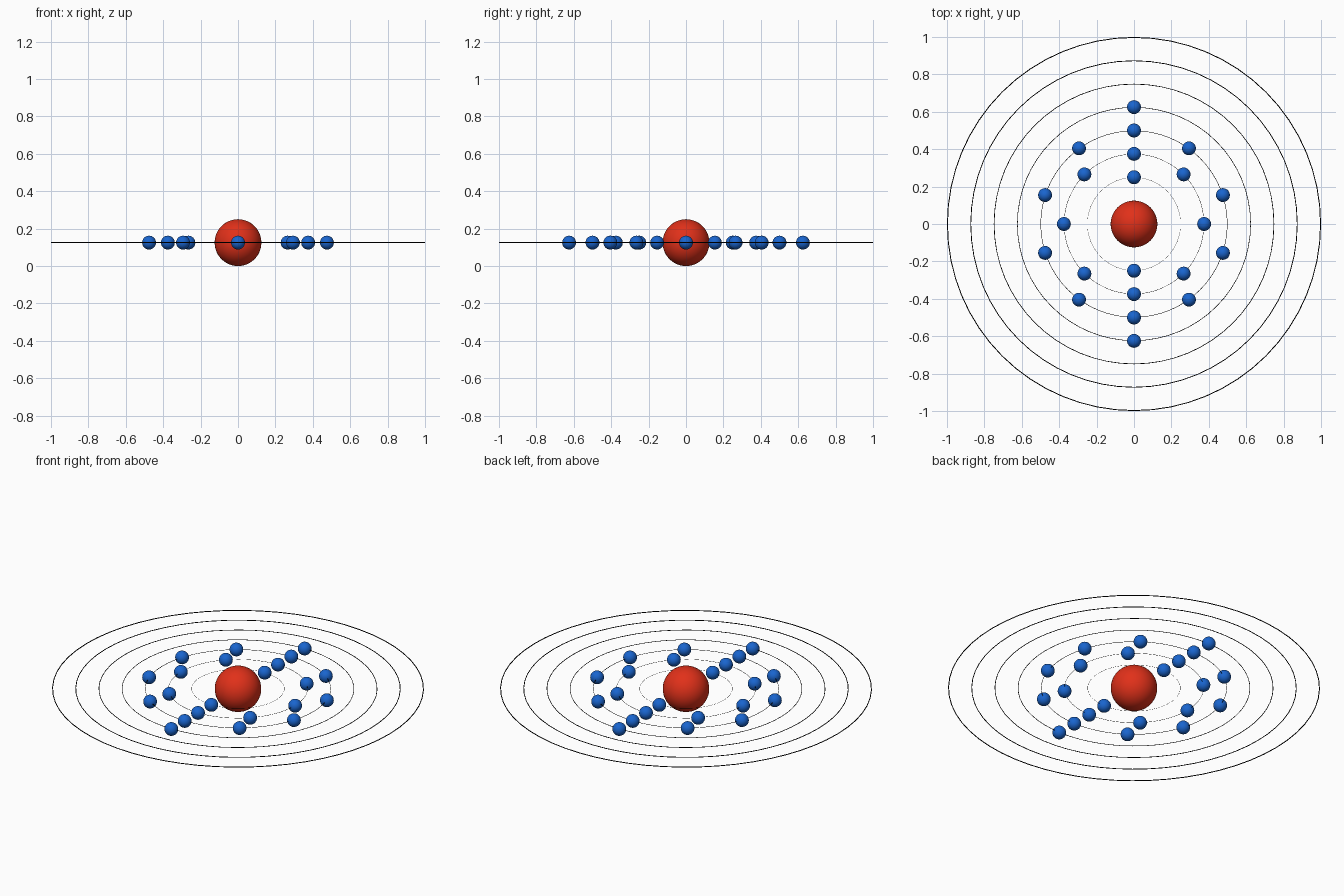
import bpy
from math import cos, sin, pi

if "Cube" in bpy.data.objects:
    bpy.data.objects.remove(bpy.data.objects["Cube"])

Z = 0.125  # height of the orbit plane


def material(name, rgb):
    m = bpy.data.materials.new(name)
    m.diffuse_color = (*rgb, 1)
    m.use_nodes = True
    m.node_tree.nodes["Principled BSDF"].inputs["Base Color"].default_value = m.diffuse_color
    return m


RED = material("red", (0.75, 0.03, 0.01))
BLUE = material("blue", (0.01, 0.13, 0.62))
BLACK = material("black", (0.0, 0.0, 0.0))


def finish(name, mat):
    ob = bpy.context.object
    ob.name = name
    ob.data.materials.append(mat)
    bpy.ops.object.shade_smooth()
    return ob


def ball(name, radius, x, y, mat, segs, rings):
    bpy.ops.mesh.primitive_uv_sphere_add(segments=segs, ring_count=rings,
                                         radius=radius, location=(x, y, Z))
    return finish(name, mat)


# nucleus
ball("nucleus", 0.125, 0, 0, RED, 48, 24)

# seven thin orbit rings, tube thickness growing with radius
for i in range(7):
    r = 0.25 + 0.125 * i
    tube = 0.0025 * r
    bpy.ops.mesh.primitive_torus_add(major_radius=r - tube, minor_radius=tube,
                                     major_segments=64, minor_segments=8,
                                     location=(0, 0, Z))
    finish(f"orbit_{i + 1}", BLACK)

# electrons evenly spaced on the four inner orbits
for i, count in enumerate((2, 8, 10, 2)):
    r = 0.25 + 0.125 * i
    for k in range(count):
        a = pi / 2 + 2 * pi * k / count
        ball(f"electron_{i + 1}_{k + 1}", 0.037, r * cos(a), r * sin(a),
             BLUE, 32, 16)
